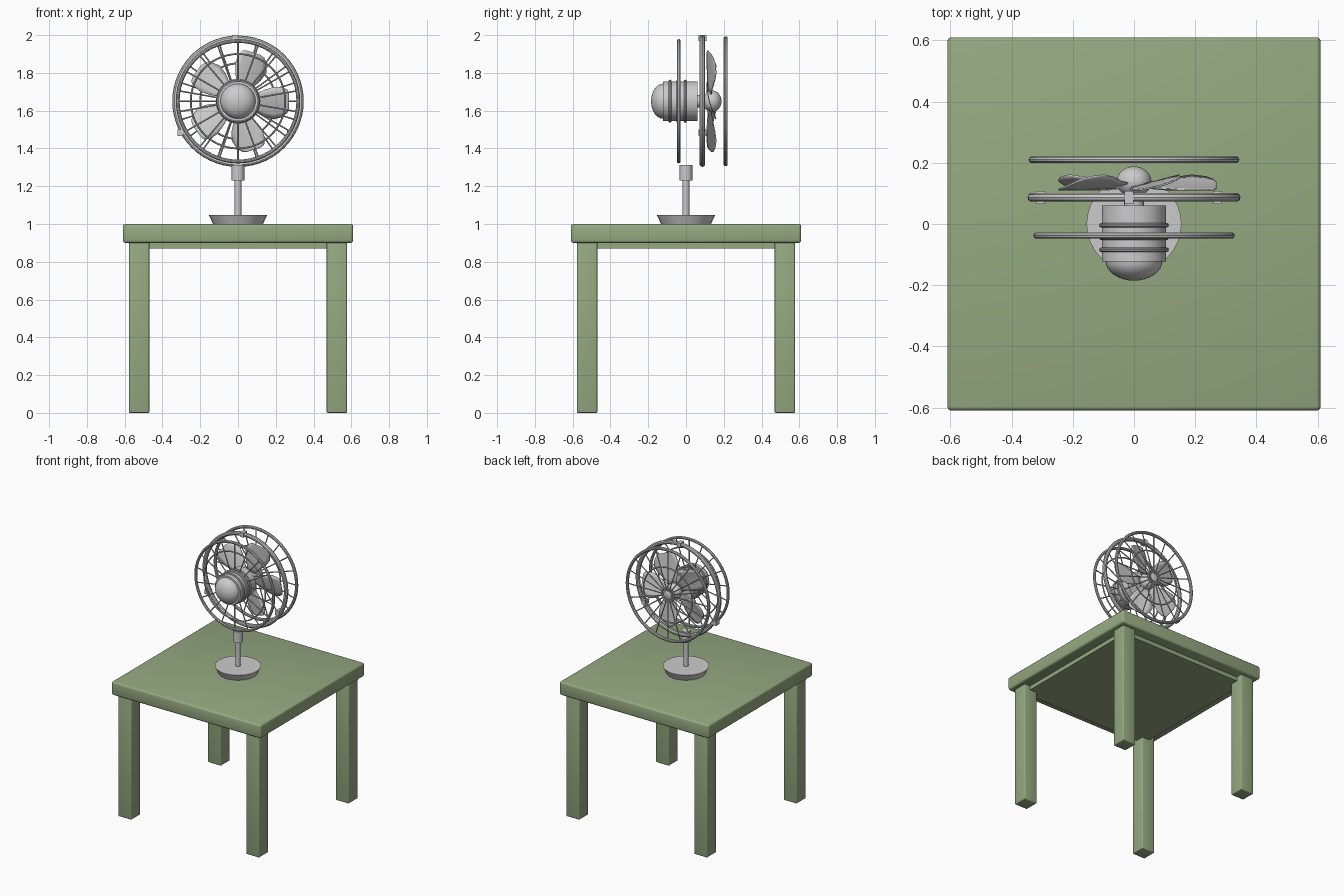
import bpy, bmesh
from math import radians, sin, cos, pi, tau
from mathutils import Matrix, Vector

if "Cube" in bpy.data.objects:
    bpy.data.objects.remove(bpy.data.objects["Cube"])

AXIS_Z = 1.65          # height of the fan axis, which runs along y
C = bpy.context
TO_Y = Matrix.Rotation(radians(-90), 4, 'X')   # turns local z into +y

green = bpy.data.materials.new("table_green")
green.diffuse_color = (0.30, 0.40, 0.22, 1)
green.use_nodes = True
green.node_tree.nodes["Principled BSDF"].inputs["Base Color"].default_value = green.diffuse_color


def finish(bm, name, smooth=True, mat=None):
    bmesh.ops.recalc_face_normals(bm, faces=bm.faces)
    me = bpy.data.meshes.new(name)
    bm.to_mesh(me)
    bm.free()
    ob = bpy.data.objects.new(name, me)
    C.collection.objects.link(ob)
    if mat:
        me.materials.append(mat)
    if smooth:
        bpy.ops.object.select_all(action='DESELECT')
        ob.select_set(True)
        C.view_layer.objects.active = ob
        bpy.ops.object.shade_smooth_by_angle(angle=radians(35))
    return ob


def box(name, center, size, bevel=0.0, mat=None):
    bm = bmesh.new()
    bmesh.ops.create_cube(bm, size=1, matrix=Matrix.Translation(center) @ Matrix.Diagonal((*size, 1)))
    if bevel:
        bmesh.ops.bevel(bm, geom=bm.edges[:], offset=bevel, segments=3, profile=0.5, affect='EDGES')
    return finish(bm, name, bool(bevel), mat)


def lathe(name, profile, matrix=Matrix(), sides=32, closed=False):
    """Spin (radius, height) points about local z."""
    bm = bmesh.new()
    vs = [bm.verts.new((r, 0, h)) for r, h in profile]
    es = [bm.edges.new(p) for p in zip(vs, vs[1:])]
    if closed:
        es.append(bm.edges.new((vs[-1], vs[0])))
    bmesh.ops.spin(bm, geom=vs + es, cent=(0, 0, 0), axis=(0, 0, 1), angle=tau, steps=sides)
    bmesh.ops.remove_doubles(bm, verts=bm.verts, dist=1e-5)
    bm.transform(matrix)
    return finish(bm, name)


def fan_matrix(y):
    return Matrix.Translation((0, y, AXIS_Z)) @ TO_Y


def ring(name, y, major, minor, sides=56):
    prof = [(major + minor * cos(a * tau / 10), minor * sin(a * tau / 10)) for a in range(10)]
    return lathe(name, prof, fan_matrix(y), sides, closed=True)


def spokes(name, y, r0, r1, count, radius=0.004):
    bm = bmesh.new()
    for i in range(count):
        m = (Matrix.Translation((0, y, AXIS_Z)) @ Matrix.Rotation(i * tau / count, 4, 'Y')
             @ Matrix.Translation((0, 0, (r0 + r1) / 2)))
        bmesh.ops.create_cone(bm, cap_ends=True, segments=8, radius1=radius, radius2=radius,
                              depth=r1 - r0, matrix=m)
    return finish(bm, name)


# Table
box("table_top", (0, 0, 0.95), (1.22, 1.22, 0.10), 0.014, green)
box("table_underframe", (0, 0, 0.885), (1.06, 1.06, 0.03), 0, green)
for sx, nx in ((-1, "left"), (1, "right")):
    for sy, ny in ((-1, "front"), (1, "back")):
        box(f"{ny}_{nx}_leg", (sx * 0.523, sy * 0.523, 0.453), (0.107, 0.107, 0.906), 0.006, green)

# Stand
lathe("fan_base", [(0, 1.0), (0.132, 1.0), (0.155, 1.048), (0, 1.048)])
lathe("fan_pole", [(0, 1.04), (0.018, 1.04), (0.018, 1.24), (0, 1.24)], sides=24)
lathe("pole_collar", [(0, 1.23), (0.034, 1.23), (0.034, 1.312), (0, 1.312)], sides=24)

# Motor with domed rear and trim rings
lathe("motor_body", [(0, -0.122), (0.105, -0.122), (0.105, 0.06), (0, 0.06)], fan_matrix(0), 40)
dome = [(0.093 * sin(a * pi / 16), -0.12 - 0.065 * cos(a * pi / 16)) for a in range(9)]
lathe("motor_dome", dome + [(0, -0.12)], fan_matrix(0), 40)
for i, y in enumerate((-0.084, -0.044, -0.004)):
    ring(f"motor_trim_{i + 1}", y, 0.106, 0.008, 40)

# Shaft and blade hub
lathe("drive_shaft", [(0, 0.05), (0.032, 0.05), (0.032, 0.12), (0, 0.12)], fan_matrix(0), 24)
hub = [(0.057 * sin(a * pi / 16), -0.05 * cos(a * pi / 16)) for a in range(17)]
lathe("blade_hub", hub, fan_matrix(0.138))

# Five pitched, slightly cambered blades: radius, upper and lower edge of each station
STATIONS = [(0.035, 0.022, -0.025), (0.09, 0.037, -0.05), (0.14, 0.060, -0.08),
            (0.19, 0.076, -0.095), (0.235, 0.074, -0.083), (0.262, 0.060, -0.060),
            (0.270, 0.040, -0.035)]
COLS = 6
for b in range(5):
    bm = bmesh.new()
    turn = Matrix.Translation((0, 0.124, AXIS_Z)) @ Matrix.Rotation(-b * tau / 5, 4, 'Y')
    rows = []
    for r, hi, lo in STATIONS:
        row = []
        for c in range(COLS + 1):
            t = lo + (hi - lo) * c / COLS
            y = -0.26 * t + 1.2 * t * t
            row.append(bm.verts.new(turn @ Vector((r, y, t))))
        rows.append(row)
    for p, q in zip(rows, rows[1:]):
        for c in range(COLS):
            bm.faces.new((p[c], p[c + 1], q[c + 1], q[c]))
    blade = finish(bm, f"blade_{b + 1}")
    mod = blade.modifiers.new("thickness", 'SOLIDIFY')
    mod.thickness, mod.offset = 0.005, 0

# Rear grille (motor side)
ring("rear_grille_rim", -0.038, 0.319, 0.010)
ring("rear_grille_middle_ring", -0.038, 0.25, 0.005)
ring("rear_grille_inner_ring", -0.038, 0.112, 0.006)
spokes("rear_grille_spokes", -0.038, 0.10, 0.319, 18)

# Central rim with clips
ring("middle_rim", 0.087, 0.333, 0.015)
for i, deg in enumerate((90, 210, 330)):
    a = radians(deg)
    box(f"rim_clip_{i + 1}", (-0.016 + 0.334 * cos(a), 0.087, AXIS_Z + 0.334 * sin(a)),
        (0.03, 0.042, 0.032))

# Outer grille (blade side)
ring("outer_grille_rim", 0.21, 0.333, 0.011)
ring("outer_grille_middle_ring", 0.21, 0.20, 0.005)
ring("outer_grille_inner_ring", 0.21, 0.05, 0.006, 32)
spokes("outer_grille_spokes", 0.21, 0.01, 0.333, 20)
lathe("outer_grille_cap", [(0, -0.007), (0.03, -0.007), (0.03, 0.005), (0.022, 0.009), (0, 0.009)],
      fan_matrix(0.21), 24)
